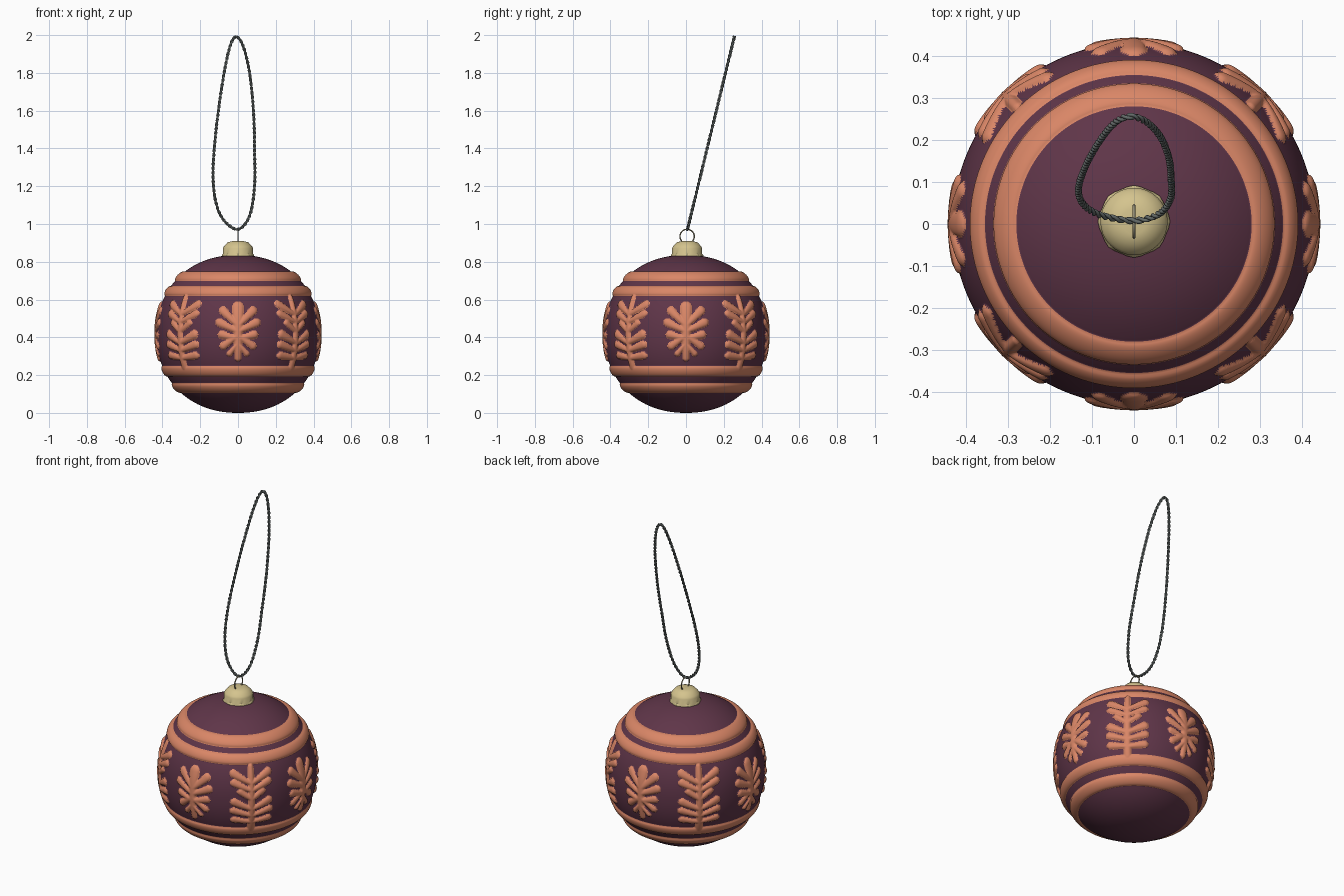
import bpy, bmesh, math
from mathutils import Vector

if "Cube" in bpy.data.objects:
    bpy.data.objects.remove(bpy.data.objects["Cube"])


def material(name, rgb):
    m = bpy.data.materials.new(name)
    m.diffuse_color = (*rgb, 1)
    m.use_nodes = True
    m.node_tree.nodes["Principled BSDF"].inputs["Base Color"].default_value = m.diffuse_color
    return m


PLUM = material("plum", (0.115, 0.036, 0.066))
COPPER = material("copper orange", (0.70, 0.24, 0.135))
GOLD = material("pale gold", (0.66, 0.55, 0.27))
WIRE = material("wire", (0.30, 0.27, 0.17))
CORD = material("cord grey", (0.13, 0.15, 0.145))


def mesh_object(name, verts, faces, mats):
    me = bpy.data.meshes.new(name)
    me.from_pydata(verts, [], faces)
    for m in mats:
        me.materials.append(m)
    ob = bpy.data.objects.new(name, me)
    bpy.context.collection.objects.link(ob)
    return ob


# --- raised decoration: horizontal bands and two leaf motifs made of strokes
BANDS = [(0.108, 0.156), (0.194, 0.249), (0.62, 0.67), (0.70, 0.748)]
# stroke: start u, start z, end u, end z, start radius, end radius (mirrored in u)
LEAF = [(0, 0.29, 0, 0.56, 0.017, 0.030),
        (0, 0.46, 0.078, 0.540, 0.012, 0.023),
        (0, 0.43, 0.098, 0.478, 0.012, 0.022),
        (0, 0.39, 0.088, 0.415, 0.012, 0.020),
        (0, 0.41, 0.078, 0.355, 0.012, 0.020),
        (0, 0.37, 0.045, 0.315, 0.010, 0.015)]
TREE = [(0, 0.24, 0, 0.61, 0.020, 0.014),
        (0, 0.52, 0.095, 0.575, 0.012, 0.022),
        (0, 0.48, 0.095, 0.525, 0.012, 0.020),
        (0, 0.43, 0.060, 0.475, 0.012, 0.018),
        (0, 0.37, 0.095, 0.415, 0.012, 0.022),
        (0, 0.33, 0.100, 0.362, 0.012, 0.020),
        (0, 0.29, 0.095, 0.305, 0.012, 0.020)]


def relief(u, z, motif):
    best = 0.0
    for a, b in BANDS:
        if a < z < b:
            best = 1 - ((2 * z - a - b) / (b - a)) ** 2
    if 0.22 < z < 0.64 and u < 0.15:
        for u0, z0, u1, z1, r0, r1 in motif:
            du, dz = u1 - u0, z1 - z0
            t = ((u - u0) * du + (z - z0) * dz) / (du * du + dz * dz)
            t = max(0, min(1, t))
            d2 = (u - u0 - t * du) ** 2 + (z - z0 - t * dz) ** 2
            best = max(best, 1 - d2 / (r0 + (r1 - r0) * t) ** 2)
    return math.sqrt(best)


# --- ball: slightly full ellipsoid, dense rows where the decoration sits
N, RX, RZ, EXP = 560, 0.431, 0.418, 2 / 2.15
lats = ([-90 + 42 * i / 12 for i in range(1, 12)]
        + [-48 + 101 * i / 160 for i in range(161)]
        + [53 + 37 * i / 12 for i in range(1, 12)])
verts, height = [], []
for lat in lats:
    t = math.radians(lat)
    r = RX * math.cos(t) ** EXP
    z = RZ + math.copysign(RZ * abs(math.sin(t)) ** EXP, t)
    row = []
    for j in range(N // 4):
        a = math.tau * j / N
        k = round(a / (math.pi / 4))
        row.append(relief(abs(a - k * math.pi / 4) * r, z, TREE if k % 2 else LEAF))
    for j in range(N):
        h, a = row[j % (N // 4)], math.tau * j / N
        rr = r + 0.012 * h * r / RX
        zz = z + 0.012 * h * (z - RZ) / RZ
        verts.append((rr * math.cos(a), rr * math.sin(a), zz))
        height.append(h)
rows = len(lats)
faces = [(i * N + j, i * N + (j + 1) % N, (i + 1) * N + (j + 1) % N, (i + 1) * N + j)
         for i in range(rows - 1) for j in range(N)]
verts += [(0, 0, 0), (0, 0, 2 * RZ)]
height += [0, 0]
south, north, top = rows * N, rows * N + 1, (rows - 1) * N
faces += [(south, (j + 1) % N, j) for j in range(N)]
faces += [(north, top + j, top + (j + 1) % N) for j in range(N)]
ball = mesh_object("ball", verts, faces, [PLUM, COPPER])
ball.data.polygons.foreach_set(
    "material_index", [int(sum(height[v] > 0 for v in f) >= 2) for f in faces])
ball.data.polygons.foreach_set("use_smooth", [True] * len(faces))

# --- metal cap: lathed profile with a slightly crimped lip
CY, S = 0.006, 32
profile = [(0.076, 0.822), (0.084, 0.828), (0.084, 0.836), (0.080, 0.842), (0.080, 0.872),
           (0.074, 0.882), (0.055, 0.903), (0.030, 0.909)]
cv = []
for i, (r, z) in enumerate(profile):
    for j in range(S):
        a = math.tau * j / S
        q = r + (0.002 * math.cos(8 * a) if i < 3 else 0)
        cv.append((q * math.cos(a), CY + q * math.sin(a), z))
cf = [(i * S + j, i * S + (j + 1) % S, (i + 1) * S + (j + 1) % S, (i + 1) * S + j)
      for i in range(len(profile) - 1) for j in range(S)]
cf.append(tuple((len(profile) - 1) * S + j for j in range(S)))
cap = mesh_object("cap", cv, cf, [GOLD])
bpy.context.view_layer.objects.active = cap
cap.select_set(True)
bpy.ops.object.shade_smooth_by_angle(angle=math.radians(35))

# --- wire ring standing in the side plane
bpy.ops.mesh.primitive_torus_add(major_radius=0.038, minor_radius=0.0035, major_segments=40,
                                 minor_segments=8, location=(0, CY, 0.934),
                                 rotation=(0, math.pi / 2, 0))
ring = bpy.context.object
ring.name = "wire_ring"
ring.data.materials.append(WIRE)
bpy.ops.object.shade_smooth_by_angle(angle=math.radians(60))

# --- hanging cord: two strands twisted round a leaning loop
LOOP = [(0, 0.972), (-0.075, 1.02), (-0.118, 1.12), (-0.132, 1.27), (-0.118, 1.48),
        (-0.085, 1.73), (-0.048, 1.92), (-0.012, 1.991), (0.028, 1.94), (0.063, 1.79),
        (0.083, 1.58), (0.088, 1.38), (0.087, 1.19), (0.060, 1.04)]
P = [Vector((x, 0.008 + (z - 0.972) * 0.243, z)) for x, z in LOOP]
n, SUB = len(P), 40
path = []
for i in range(n):
    a, b, c, d = (P[(i + k - 1) % n] for k in range(4))
    for s in range(SUB):
        t = s / SUB
        path.append(0.5 * (2 * b + (c - a) * t + (2 * a - 5 * b + 4 * c - d) * t * t
                           + (3 * b - a - 3 * c + d) * t ** 3))
M = len(path)
dist = [0.0]
for i in range(M):
    dist.append(dist[-1] + (path[(i + 1) % M] - path[i]).length)
side = Vector((0, -1, 0.243)).normalized()
curve = bpy.data.curves.new("cord", 'CURVE')
curve.dimensions = '3D'
curve.bevel_depth = 0.0048
curve.bevel_resolution = 1
curve.materials.append(CORD)
for strand in range(2):
    sp = curve.splines.new('POLY')
    sp.points.add(M - 1)
    sp.use_cyclic_u = True
    for i, p in enumerate(path):
        tangent = (path[(i + 1) % M] - path[i - 1]).normalized()
        across = side.cross(tangent)
        phi = math.tau * 46 * dist[i] / dist[-1] + math.pi * strand
        sp.points[i].co = (*(p + 0.004 * (math.cos(phi) * across + math.sin(phi) * side)), 1)
cord = bpy.data.objects.new("cord", curve)
bpy.context.collection.objects.link(cord)
